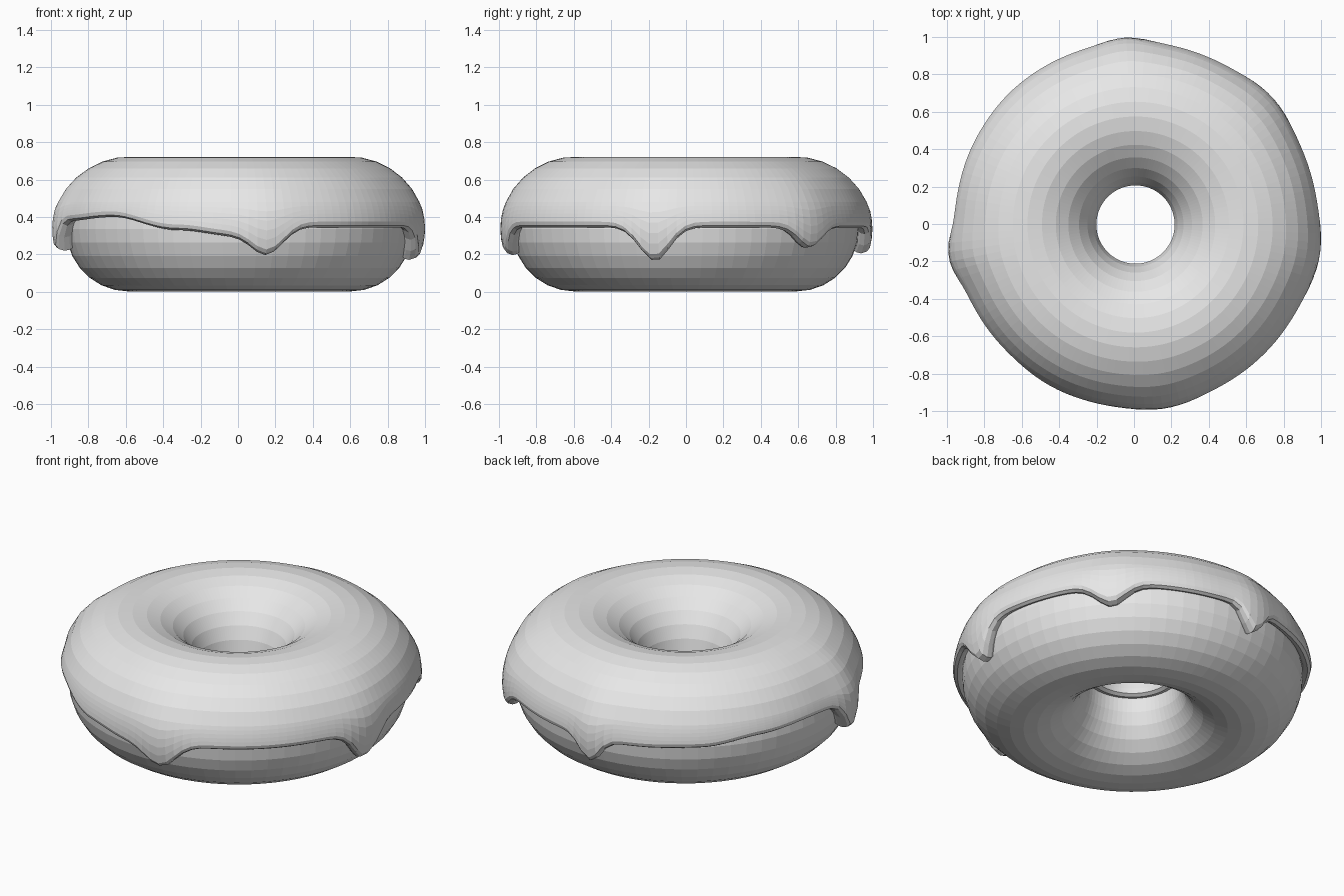
import bpy, bmesh
from math import sin, cos, asin, pi, radians, exp

if "Cube" in bpy.data.objects:
    bpy.data.objects.remove(bpy.data.objects["Cube"], do_unlink=True)

CENTRE = (0.008, -0.003)
RING, TUBE, ICING, MID = 0.592, 0.335, 0.05, 0.337

grey = bpy.data.materials.new("plain_grey")
grey.use_nodes = True
grey.diffuse_color = (0.8, 0.8, 0.8, 1)
grey.node_tree.nodes["Principled BSDF"].inputs["Base Color"].default_value = (0.8, 0.8, 0.8, 1)

# Icing rim height around the ring: (degrees, z)
RIM = [(0, .345), (105, .34), (130, .35), (150, .385), (170, .4), (200, .38),
       (225, .4), (250, .33), (268, .30), (294, .345), (360, .345)]
# Drips: (degrees, depth, width, outward bulge)
DRIPS = [(-10, .18, .085, .022), (43, .11, .085, .022), (93, .135, .06, .024),
         (190, .175, .062, .036), (279, .12, .085, .018)]


def gap(a, deg):
    """Signed angle between a and deg, wrapped."""
    return (a - radians(deg) + pi) % (2 * pi) - pi


def rim_height(a):
    d = a * 180 / pi
    for (d0, z0), (d1, z1) in zip(RIM, RIM[1:]):
        if d0 <= d <= d1:
            t = (d - d0) / (d1 - d0)
            z = z0 + (z1 - z0) * (1 - cos(pi * t)) / 2
            break
    return z - sum(dep * exp(-(gap(a, c) / w) ** 2 / 2) for c, dep, w, _ in DRIPS)


def bulge(a):
    return sum(b * exp(-(gap(a, c) / (w * 1.7)) ** 2 / 2) for c, _, w, b in DRIPS)


def swept_ring(name, section, steps):
    """Join closed cross-sections (radius, z) placed around the z axis."""
    bm = bmesh.new()
    loops = []
    for i in range(steps):
        a = 2 * pi * i / steps
        loops.append([bm.verts.new((CENTRE[0] + r * cos(a), CENTRE[1] + r * sin(a), z))
                      for r, z in section(a)])
    n = len(loops[0])
    for i in range(steps):
        p, q = loops[i], loops[(i + 1) % steps]
        for j in range(n):
            k = (j + 1) % n
            bm.faces.new((p[j], q[j], q[k], p[k]))
    bmesh.ops.recalc_face_normals(bm, faces=bm.faces)
    mesh = bpy.data.meshes.new(name)
    bm.to_mesh(mesh)
    bm.free()
    mesh.materials.append(grey)
    obj = bpy.data.objects.new(name, mesh)
    bpy.context.collection.objects.link(obj)
    return obj


def dough_section(a):
    return [(RING + TUBE * cos(2 * pi * j / 28), MID + TUBE * sin(2 * pi * j / 28))
            for j in range(28)]


def icing_section(a):
    low, push = rim_height(a), bulge(a)
    outer = TUBE + ICING

    def at_angle(rho, phi):
        # the bulge fades out towards the top
        fade = max(0, cos(phi)) ** 2
        return (RING + rho * cos(phi) + push * fade, MID + rho * sin(phi))

    def at_height(rho, z, share):
        return (RING + rho * cos(asin((z - MID) / rho)) + push * share, z)

    # inner hole lip, over the top, down to the outer shoulder
    pts = [(RING - TUBE + .01, MID + .01), (RING - TUBE - ICING * .5, MID),
           (RING - outer + .005, MID + .012)]
    shoulder = radians(22)
    pts += [at_angle(outer, radians(174) + (shoulder - radians(174)) * j / 13)
            for j in range(14)]
    # skirt down to the rim, then the rounded rim
    top, end = MID + outer * sin(shoulder), low + .03
    pts += [at_height(outer, top + (end - top) * j / 5, 1) for j in range(1, 6)]
    pts += [at_height(TUBE + ICING * .85, low + .01, .9),
            at_height(TUBE + ICING * .5, low, .6),
            at_height(TUBE + ICING * .15, low + .006, .2),
            at_height(TUBE - .01, low + .02, 0)]
    # hidden underside resting in the dough
    pts += [at_angle(TUBE - .012, radians(d))[:1] + (MID + (TUBE - .012) * sin(radians(d)),)
            for d in (30, 60, 90, 120, 150)]
    return pts


swept_ring("dough_ring", dough_section, 64)
swept_ring("icing", icing_section, 128)
